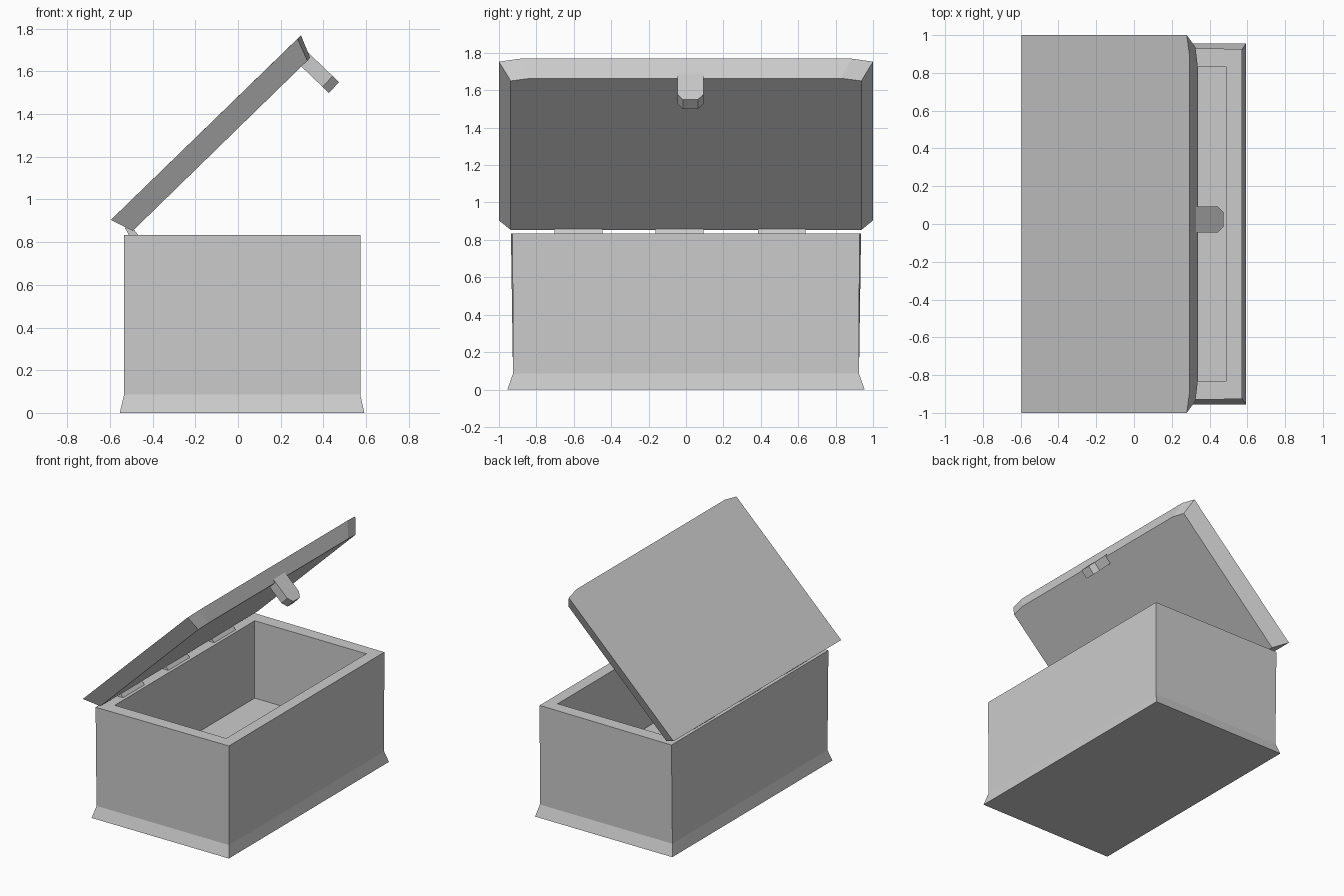
import bpy
from mathutils import Vector

if "Cube" in bpy.data.objects:
    bpy.data.objects.remove(bpy.data.objects["Cube"])


def mesh(name, rings):
    """Skin a stack of equal-sized point rings and cap both ends."""
    n = len(rings[0])
    verts = [p for r in rings for p in r]
    faces = [tuple(range(n))[::-1]]
    for k in range(len(rings) - 1):
        a, b = k * n, (k + 1) * n
        faces += [(a + i, a + (i + 1) % n, b + (i + 1) % n, b + i) for i in range(n)]
    faces.append(tuple(range((len(rings) - 1) * n, len(rings) * n)))
    me = bpy.data.meshes.new(name)
    me.from_pydata(verts, [], faces)
    ob = bpy.data.objects.new(name, me)
    bpy.context.collection.objects.link(ob)
    return ob


def rect(x0, x1, y_back, y_front, z):
    return [(x0, -y_back, z), (x1, -y_front, z), (x1, y_front, z), (x0, y_back, z)]


# Open box: flared foot, walls, rim, cavity floor
mesh("chest_body", [
    rect(-0.554, 0.592, 0.955, 0.955, 0.0),
    rect(-0.534, 0.573, 0.925, 0.925, 0.085),
    rect(-0.534, 0.573, 0.936, 0.927, 0.834),
    rect(-0.445, 0.487, 0.835, 0.835, 0.834),
    rect(-0.445, 0.487, 0.835, 0.835, 0.25),
])


# Lid: tilted slab with a slightly cut front corner, bevelled to the underside
def lid_ring(back, corner, front, y, y_cut):
    half = [(back, y), (corner, y), (front, y_cut)]
    pts = [(x, -w, z) for (x, z), w in half]
    return pts + [(x, w, z) for (x, z), w in reversed(half)]


mesh("lid", [
    lid_ring((-0.493, 0.853), (0.325, 1.650), (0.338, 1.664), 0.937, 0.83),
    lid_ring((-0.596, 0.904), (0.279, 1.753), (0.295, 1.769), 1.0, 0.885),
])

# Hinges between lid and back rim
hinge = [(-0.51, 0.83), (-0.465, 0.83), (-0.49, 0.862), (-0.53, 0.868)]
for i, y in enumerate((-0.575, -0.035, 0.512)):
    mesh(f"hinge_{i + 1}", [[(x, y + s * 0.128, z) for x, z in hinge] for s in (1, -1)])

# Latch tab with a clipped tip, hanging from the lid's front edge
root, along = Vector((0.325, 0, 1.692)), Vector((0.148, 0, -0.142))
depth = Vector((-0.047, 0, -0.051))
outline = [(0, -0.046), (0.8, -0.046), (1, -0.016), (1, 0.063), (0.8, 0.093), (0, 0.093)]
mesh("latch", [[root + along * t + Vector((0, y, 0)) + depth * d for t, y in outline]
               for d in (1, 0)])
